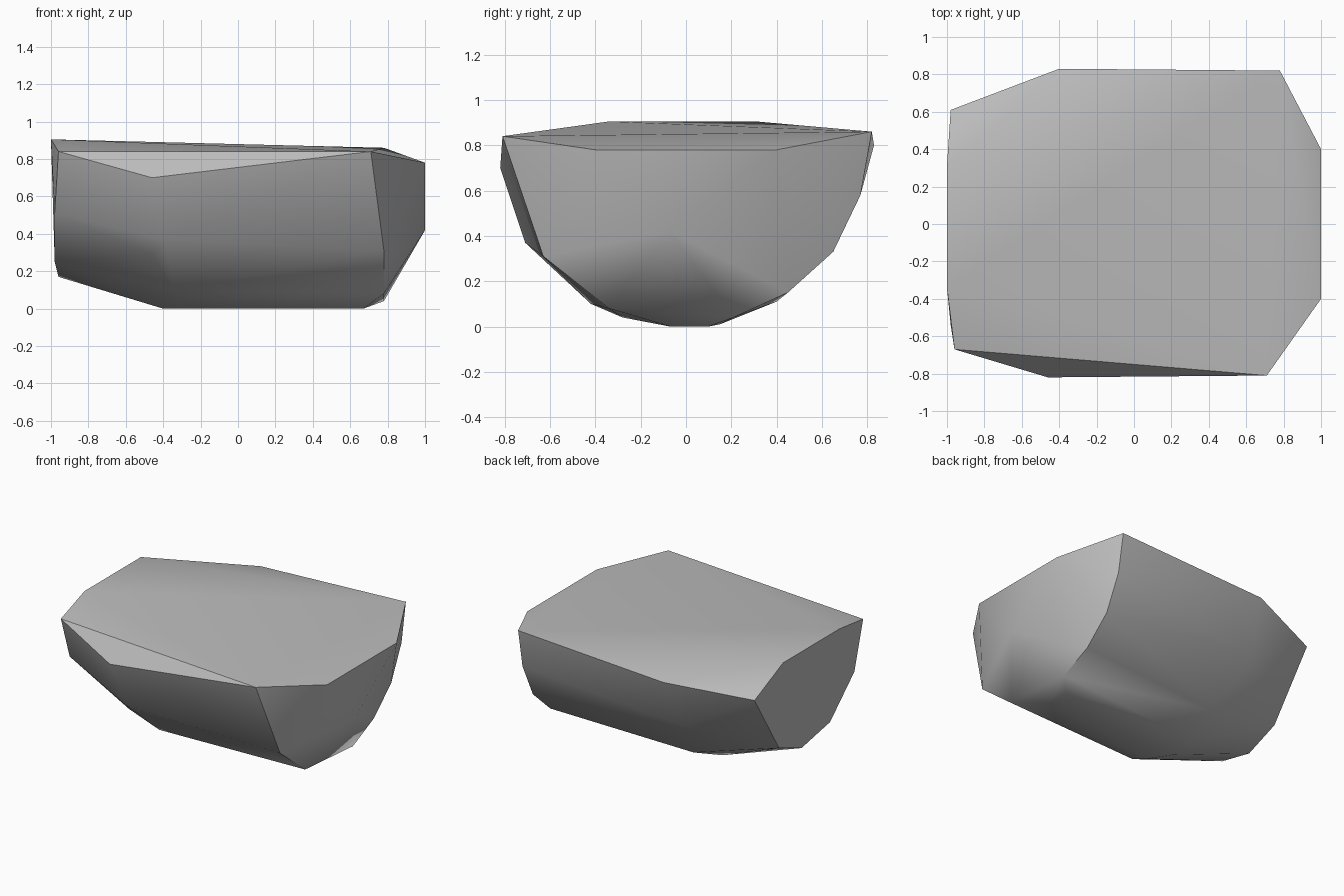
import bpy
import bmesh
import math

# Remove the default cube only
default = bpy.data.objects.get("Cube")
if default:
    bpy.data.objects.remove(default, do_unlink=True)


def make_material(name, colour):
    material = bpy.data.materials.new(name)
    material.use_nodes = True
    material.diffuse_color = colour
    shader = next(n for n in material.node_tree.nodes if n.type == "BSDF_PRINCIPLED")
    shader.inputs["Base Color"].default_value = colour
    return material


def corners(x, *profile):
    """Place (y, z) profile corners on the cross-section at x."""
    return [(x, y, z) for y, z in profile]


def hull_object(name, points, material):
    """Wrap a tight faceted skin around the corner points."""
    bm = bmesh.new()
    for point in points:
        bm.verts.new(point)
    result = bmesh.ops.convex_hull(bm, input=bm.verts[:])
    inner = {g for key in ("geom_interior", "geom_unused") for g in result[key]
             if isinstance(g, bmesh.types.BMVert)}
    bmesh.ops.delete(bm, geom=list(inner), context="VERTS")
    bmesh.ops.recalc_face_normals(bm, faces=bm.faces[:])
    mesh = bpy.data.meshes.new(name)
    bm.to_mesh(mesh)
    bm.free()
    mesh.materials.append(material)
    obj = bpy.data.objects.new(name, mesh)
    bpy.context.collection.objects.link(obj)
    return obj


# Flat cut end of the boulder
cut_end = (
    corners(-1, (-.34, .905), (.31, .905))
    + corners(-.98, (.61, .74), (-.54, .51), (-.26, .25))
    + corners(-.96, (-.67, .84), (.3, .27), (.04, .17))
)

# Rounded belly at the widest section
belly = (
    corners(-.46, (-.82, .7), (-.6, .29), (.68, .44))
    + corners(-.4, (.83, .8), (-.71, .37), (-.07, 0), (.15, .01))
    + corners(-.34, (-.28, .04), (-.42, .1), (.4, .11))
)

# Rim around the pointed end, with the underside it stands on
rim = (
    corners(.71, (-.81, .84))
    + corners(.78, (.82, .86), (.77, .58), (.65, .33), (.45, .15),
              (.21, .04), (-.34, .08), (-.63, .31))
    + corners(.67, (-.07, 0), (.1, 0))
)

# Blunt nose beyond the rim
nose = corners(1, (-.4, .78), (.4, .78), (-.2, .58), (-.07, .42))

stone = make_material("grey stone", (.5, .5, .5, 1))
boulder = hull_object("boulder", cut_end + belly + rim + nose, stone)

# Soft shading on shallow facets, crisp creases on steep ones
bpy.ops.object.select_all(action="DESELECT")
boulder.select_set(True)
bpy.context.view_layer.objects.active = boulder
bpy.ops.object.shade_smooth_by_angle(angle=math.radians(30))
